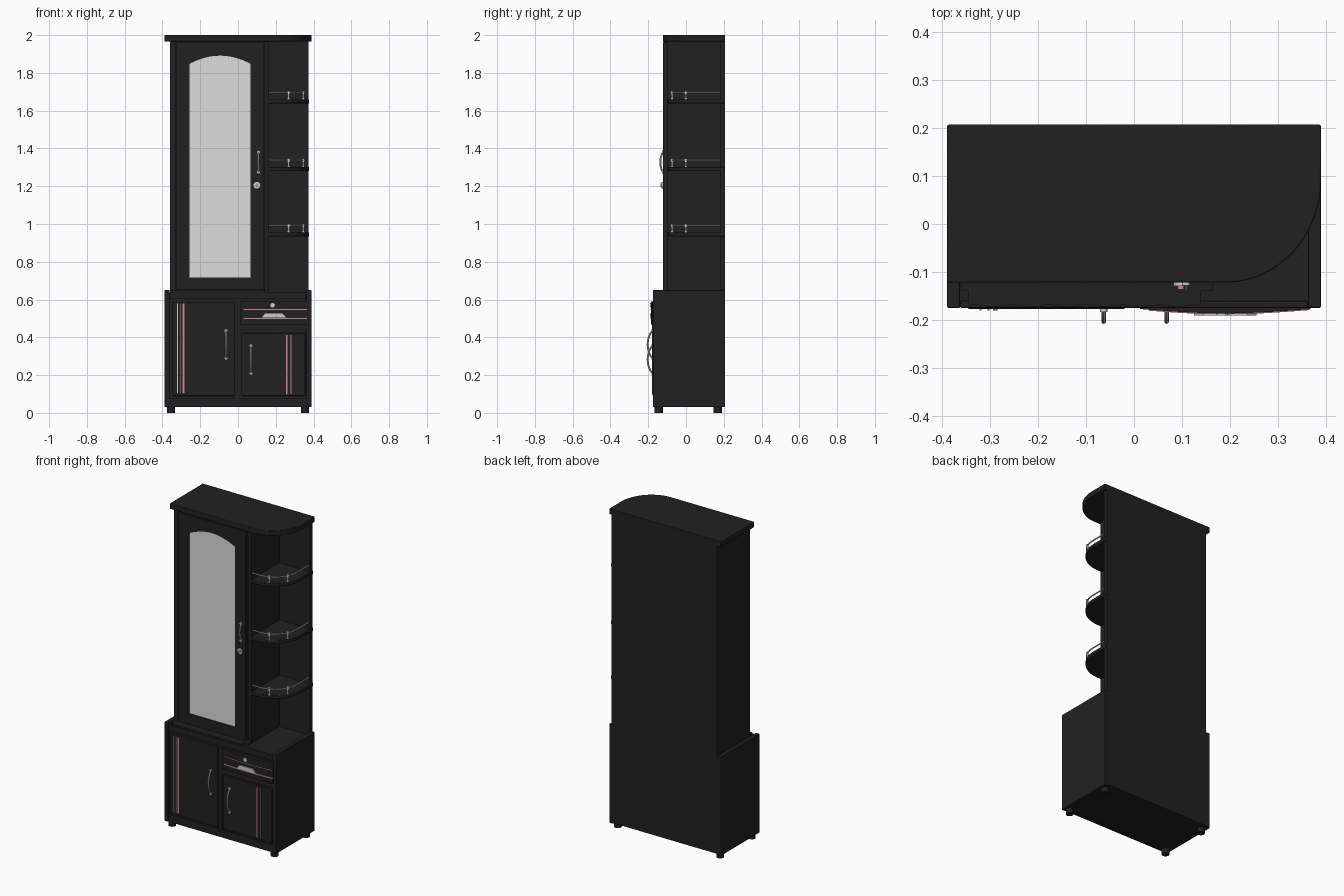
import bpy, bmesh, math

cube = bpy.data.objects.get("Cube")
if cube:
    bpy.data.objects.remove(cube, do_unlink=True)


def material(name, r, g, b):
    m = bpy.data.materials.new(name)
    m.use_nodes = True
    m.diffuse_color = (r, g, b, 1)
    m.node_tree.nodes["Principled BSDF"].inputs["Base Color"].default_value = (r, g, b, 1)
    return m


WOOD = material("dark wood", 0.015, 0.015, 0.015)
MIRROR = material("mirror glass", 0.72, 0.72, 0.72)
SILVER = material("silver metal", 0.6, 0.6, 0.6)
PINK = material("pink trim", 0.62, 0.25, 0.25)


def add(name, mesh, mat, bevel=0, smooth=False):
    mesh.materials.clear()
    mesh.materials.append(mat)
    ob = bpy.data.objects.new(name, mesh)
    bpy.context.collection.objects.link(ob)
    for p in mesh.polygons:
        p.use_smooth = smooth
    if smooth:
        bpy.ops.object.select_all(action="DESELECT")
        ob.select_set(True)
        bpy.context.view_layer.objects.active = ob
        bpy.ops.object.shade_smooth_by_angle()
    if bevel:
        mod = ob.modifiers.new("soft edges", "BEVEL")
        mod.width, mod.segments, mod.limit_method = bevel, 2, "ANGLE"
    return ob


def prism(name, outline, lo, hi, mat=WOOD, axis="z", smooth=False, bevel=0):
    """Extrude a flat outline along z, or along y for outlines in x and z."""
    bm = bmesh.new()
    verts = [bm.verts.new((a, b, lo) if axis == "z" else (a, lo, b)) for a, b in outline]
    face = bm.faces.new(verts)
    new = bmesh.ops.extrude_face_region(bm, geom=[face])["geom"]
    shift = (0, 0, hi - lo) if axis == "z" else (0, hi - lo, 0)
    bmesh.ops.translate(bm, verts=[v for v in new if isinstance(v, bmesh.types.BMVert)], vec=shift)
    bmesh.ops.recalc_face_normals(bm, faces=bm.faces)
    mesh = bpy.data.meshes.new(name)
    bm.to_mesh(mesh)
    bm.free()
    return add(name, mesh, mat, bevel, smooth)


def box(name, x0, x1, y0, y1, z0, z1, mat=WOOD, bevel=0):
    return prism(name, [(x0, y0), (x1, y0), (x1, y1), (x0, y1)], z0, z1, mat, bevel=bevel)


def cylinder(name, x, y, z, radius, depth, mat, along_y=False):
    bm = bmesh.new()
    bmesh.ops.create_cone(bm, cap_ends=True, segments=20, radius1=radius, radius2=radius, depth=depth)
    mesh = bpy.data.meshes.new(name)
    bm.to_mesh(mesh)
    bm.free()
    ob = add(name, mesh, mat, smooth=True)
    ob.location = (x, y, z)
    if along_y:
        ob.rotation_euler.x = math.pi / 2
    return ob


def rod(name, points, radius, mat=SILVER):
    curve = bpy.data.curves.new(name, "CURVE")
    curve.dimensions = "3D"
    curve.bevel_depth, curve.bevel_resolution, curve.use_fill_caps = radius, 2, True
    spline = curve.splines.new("POLY")
    spline.points.add(len(points) - 1)
    for p, co in zip(spline.points, points):
        p.co = (*co, 1)
    temp = bpy.data.objects.new(name, curve)
    mesh = bpy.data.meshes.new_from_object(temp)
    bpy.data.objects.remove(temp)
    return add(name, mesh, mat, smooth=True)


def quarter(cx, cy, rx, ry, steps=20):
    """Front corner sweep, from the front edge round to the side."""
    angles = [math.pi / 2 * i / steps for i in range(steps + 1)]
    return [(cx + rx * math.sin(a), cy - ry * math.cos(a)) for a in angles]


def bow_handle(name, x, y, z0, z1, reach):
    pts = []
    for i in range(17):
        t = i / 16
        pts.append((x, y - reach * math.sin(math.pi * t) ** 0.7, z0 + (z1 - z0) * t))
    rod(name, pts, 0.005)
    for z in (z0, z1):
        cylinder(name + "_mount", x, y - 0.002, z, 0.008, 0.008, SILVER, True)


BACK = 0.207

# Lower cabinet carcass
box("base_carcass", -0.362, 0.362, -0.163, BACK, 0.035, 0.635)
for side, name in ((-1, "right"), (1, "left")):
    x0, x1 = sorted((side * 0.362, side * 0.389))
    box("base_side_" + name, x0, x1, -0.175, BACK, 0.03, 0.65, bevel=0.003)
    for y in (-0.145, 0.168):
        cylinder("foot", side * 0.355, y, 0.015, 0.022, 0.03, WOOD)
box("bottom_rail", -0.362, 0.362, -0.171, -0.16, 0.03, 0.077)
box("top_rail", -0.362, 0.362, -0.175, -0.16, 0.603, 0.64, bevel=0.003)
box("centre_stile", -0.016, 0.008, -0.17, -0.16, 0.077, 0.603)
box("drawer_rail", 0.008, 0.362, -0.17, -0.16, 0.432, 0.46)

# Scalloped plinth under the tall door
plinth = [(-0.345, -0.14), (-0.345, -0.168)]
plinth += [(-0.33 + 0.46 * i / 48, -0.168 - 0.004 * abs(math.sin(math.pi * i / 8))) for i in range(49)]
plinth += [(0.14, -0.168), (0.14, -0.14)]
prism("scalloped_plinth", plinth, 0.634, 0.649)
box("door_sill", -0.36, 0.165, -0.14, -0.09, 0.634, 0.648)

# Lower doors with vertical trim strips
FRONT = -0.177
box("large_door", -0.347, -0.018, FRONT, -0.16, 0.09, 0.588, bevel=0.004)
box("small_door", 0.018, 0.357, FRONT, -0.16, 0.09, 0.422, bevel=0.004)


def strip(name, x, width, z0, z1, mat):
    box(name, x - width / 2, x + width / 2, FRONT - 0.003, FRONT + 0.002, z0, z1, mat)


for x, w, mat in ((-0.32, 0.004, SILVER), (-0.303, 0.005, PINK), (-0.289, 0.009, PINK)):
    strip("large_door_strip", x, w, 0.105, 0.58, mat)
for x, w, mat in ((0.258, 0.010, PINK), (0.28, 0.005, PINK)):
    strip("small_door_strip", x, w, 0.1, 0.412, mat)
bow_handle("large_door_handle", -0.063, FRONT, 0.29, 0.435, 0.026)
bow_handle("small_door_handle", 0.068, FRONT, 0.21, 0.355, 0.026)


# Bowed drawer front with horizontal trim, pull and lock
def bowed(name, x0, x1, z0, z1, lift, mat):
    pts = [(x1, -0.165), (x0, -0.165)]
    for i in range(17):
        x = x0 + (x1 - x0) * i / 16
        pts.append((x, -0.177 - 0.009 * math.sin(math.pi * (x - 0.012) / 0.356) - lift))
    prism(name, pts, z0, z1, mat, smooth=True)


bowed("drawer_front", 0.012, 0.368, 0.468, 0.59, 0, WOOD)
bowed("drawer_lower_strip", 0.03, 0.365, 0.496, 0.503, 0.002, PINK)
bowed("drawer_upper_strip", 0.03, 0.365, 0.546, 0.549, 0.002, PINK)
prism("drawer_pull", [(0.125, 0.504), (0.255, 0.504), (0.235, 0.527), (0.145, 0.527)],
      -0.191, -0.18, SILVER, axis="y")
cylinder("drawer_lock", 0.183, -0.186, 0.57, 0.012, 0.01, SILVER, True)

# Upper carcass
box("back_panel", -0.36, 0.372, 0.18, BACK, 0.63, 1.97)
box("upper_side", -0.36, -0.332, -0.118, 0.18, 0.634, 1.97)
box("divider", 0.14, 0.163, -0.1, 0.18, 0.634, 1.97)


# Rounded top board and corner shelves
def board(name, x0, cx, cy, rx, ry, z0, z1):
    pts = [(x0, BACK), (x0, cy - ry)] + quarter(cx, cy, rx, ry, 28) + [(cx + rx, BACK)]
    prism(name, pts, z0, z1, smooth=True, bevel=0.003)


board("top_board", -0.389, 0.19, 0.09, 0.199, 0.212, 1.966, 2.0)
for z in (0.956, 1.302, 1.66):
    board("corner_shelf", 0.15, 0.19, 0.09, 0.187, 0.187, z - 0.022, z)
    rail_z = z + 0.036
    path = [(0.163, -0.085)] + quarter(0.21, 0.07, 0.152, 0.155) + [(0.362, 0.18)]
    rod("shelf_rail", [(x, y, rail_z) for x, y in path], 0.004)
    arc = quarter(0.21, 0.07, 0.152, 0.155)
    for x, y in (arc[5], arc[14]):
        cylinder("rail_post", x, y, z + 0.018, 0.005, 0.04, SILVER)
        cylinder("rail_collar", x, y, rail_z, 0.008, 0.018, SILVER)
        cylinder("rail_post_base", x, y, z + 0.003, 0.008, 0.006, SILVER)

# Tall door: stiles, bottom rail, arched top rail and mirror
L, R, SHOULDER, RISE = -0.256, 0.066, 1.848, 0.043
DOOR = (-0.122, -0.1)
box("door_stile_right", -0.328, L, *DOOR, 0.65, 1.96)
box("door_stile_left", R, 0.138, *DOOR, 0.65, 1.96)
box("door_bottom_rail", L, R, *DOOR, 0.65, 0.717)
arch = []
for i in range(25):
    t = i / 24
    arch.append((L + (R - L) * t, SHOULDER + RISE * (1 - (2 * t - 1) ** 2)))
prism("door_arched_rail", arch + [(R, 1.96), (L, 1.96)], *DOOR, axis="y")
box("mirror", L, R, -0.117, -0.112, 0.717, 1.9, MIRROR)

# Tall door handle and lock
bow_handle("tall_door_handle", 0.108, -0.122, 1.275, 1.38, 0.014)
cylinder("tall_door_lock_plate", 0.1, -0.125, 1.205, 0.018, 0.008, SILVER, True)
cylinder("tall_door_lock_core", 0.1, -0.131, 1.205, 0.009, 0.01, PINK, True)
